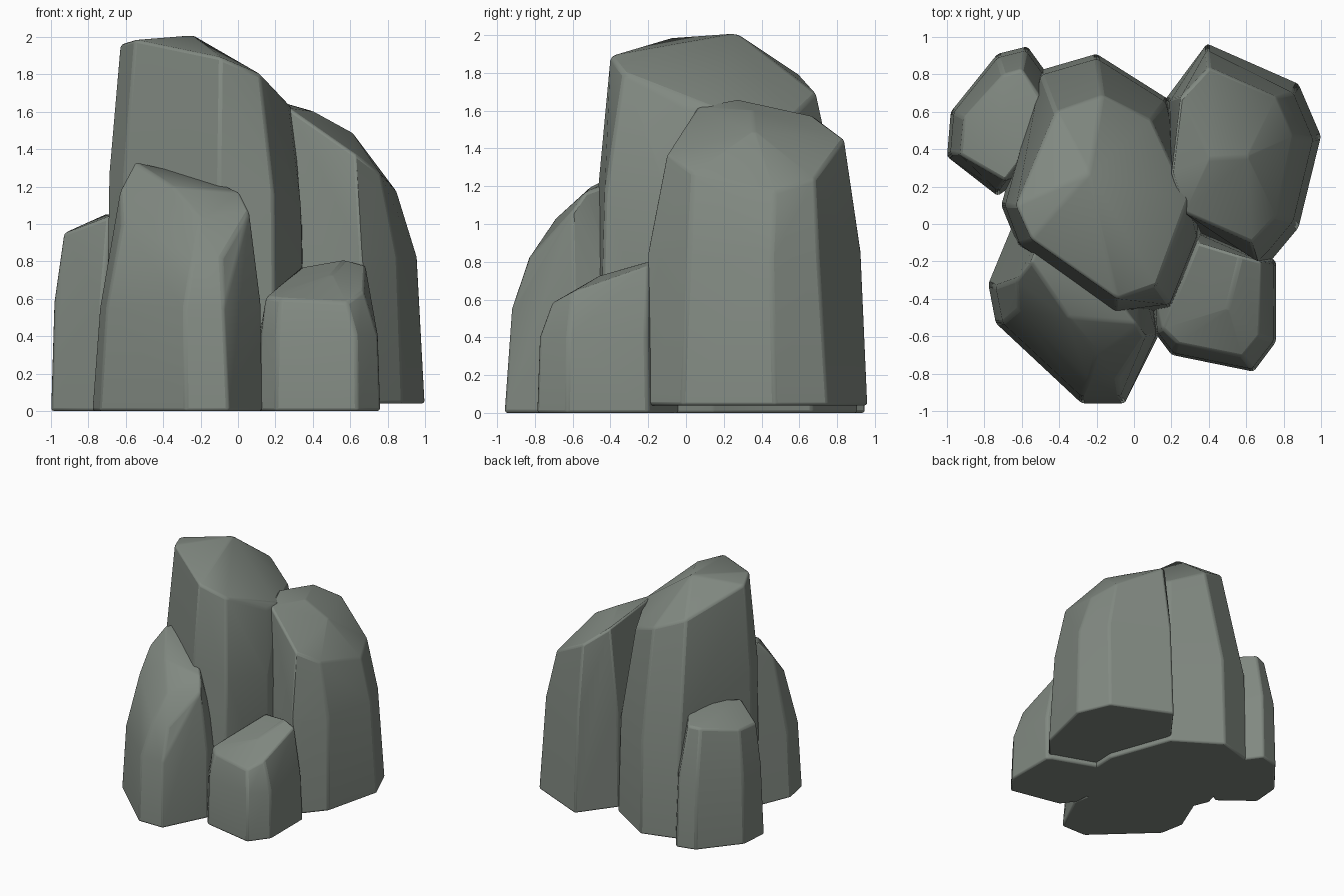
import bpy
import bmesh
import math
from mathutils import Vector

default_cube = bpy.data.objects.get("Cube")
if default_cube:
    bpy.data.objects.remove(default_cube, do_unlink=True)

# One grey stone colour for every column
stone = bpy.data.materials.new("grey_stone")
stone.use_nodes = True
stone_colour = (0.22, 0.25, 0.22, 1)
stone.diffuse_color = stone_colour
shader = stone.node_tree.nodes["Principled BSDF"]
shader.inputs["Base Color"].default_value = stone_colour
shader.inputs["Roughness"].default_value = 0.8


def rock_column(name, floor, waist_height, waist_scale, outline, crown):
    """Wrap a faceted stone around a floor outline, a waist and a sloped crown."""
    centre = sum((Vector(p) for p in outline), Vector((0, 0))) / len(outline)
    points = []
    for corner in outline:
        corner = Vector(corner)
        waist = centre + (corner - centre) * waist_scale
        points.append((corner.x, corner.y, floor))
        points.append((waist.x, waist.y, waist_height))
    points += crown

    bm = bmesh.new()
    for point in points:
        bm.verts.new(point)
    hull = bmesh.ops.convex_hull(bm, input=bm.verts)
    unused = [g for g in hull["geom_interior"] if isinstance(g, bmesh.types.BMVert)]
    bmesh.ops.delete(bm, geom=unused, context="VERTS")
    bmesh.ops.dissolve_limit(bm, angle_limit=math.radians(4),
                             verts=bm.verts, edges=bm.edges)
    bmesh.ops.recalc_face_normals(bm, faces=bm.faces)
    mesh = bpy.data.meshes.new(name)
    bm.to_mesh(mesh)
    bm.free()
    mesh.materials.append(stone)

    column = bpy.data.objects.new(name, mesh)
    bpy.context.collection.objects.link(column)
    # Worn edges
    bevel = column.modifiers.new("worn_edges", "BEVEL")
    bevel.width = 0.015
    bevel.segments = 2
    bevel.limit_method = "ANGLE"
    bevel.angle_limit = math.radians(18)

    bpy.ops.object.select_all(action="DESELECT")
    column.select_set(True)
    bpy.context.view_layer.objects.active = column
    bpy.ops.object.shade_smooth_by_angle(angle=math.radians(25))


# Tallest stone in the middle
rock_column(
    "main_column", floor=0, waist_height=.8, waist_scale=.965,
    outline=[(-.51, .82), (-.2, .91), (.18, .67), (.37, .14), (.36, -.09),
             (.2, -.46), (-.1, -.49), (-.62, -.12), (-.71, .1)],
    crown=[(-.42, .6, 1.79), (-.17, .69, 1.69), (.09, .56, 1.57),
           (.29, .13, 1.62), (.27, 0, 1.62), (.12, -.33, 1.8),
           (-.09, -.4, 1.89), (-.55, -.08, 1.985), (-.63, .1, 1.96),
           (-.24, .27, 2.01), (-.69, .1, 1.27), (-.61, -.11, 1.25),
           (-.1, -.465, 1.2), (.19, -.43, 1.15), (.335, -.07, 1.1)])

# Second tallest stone, slightly raised off the ground
rock_column(
    "right_back_column", floor=.04, waist_height=.82, waist_scale=.89,
    outline=[(.17, .67), (.39, .965), (.88, .75), (1, .47), (.88, -.02),
             (.73, -.2), (.66, -.2), (.26, -.01)],
    crown=[(.25, .68, 1.57), (.4, .84, 1.45), (.76, .68, 1.24),
           (.85, .47, 1.17), (.76, .04, 1.27), (.63, -.1, 1.37),
           (.27, .06, 1.62), (.2, .27, 1.66), (.41, .35, 1.6),
           (.61, .36, 1.49), (.66, -.2, .85), (.27, .01, .85),
           (.39, .93, .84), (.19, .66, .84)])

# Leaning stone at the front
rock_column(
    "left_front_column", floor=0, waist_height=.55, waist_scale=.91,
    outline=[(-.64, .02), (-.78, -.32), (-.74, -.53), (-.28, -.96),
             (-.05, -.96), (.13, -.6), (.08, -.3)],
    crown=[(-.63, -.3, 1.18), (-.62, -.46, 1.0), (-.24, -.83, .82),
           (-.09, -.83, .82), (.06, -.6, 1.07), (.01, -.53, 1.17),
           (-.2, -.69, 1.03), (-.12, -.36, 1.23), (-.35, -.5, 1.2),
           (-.55, -.2, 1.33), (-.48, -.02, 1.31), (.12, -.59, .6)])

# Slim stone at the back
rock_column(
    "left_back_column", floor=0, waist_height=.58, waist_scale=.94,
    outline=[(-1, .36), (-.98, .6), (-.73, .91), (-.57, .95),
             (-.44, .77), (-.5, .3), (-.73, .15)],
    crown=[(-.93, .37, .95), (-.91, .57, .96), (-.7, .8, 1.0),
           (-.6, .83, 1.01), (-.5, .68, 1.03), (-.69, .23, 1.04),
           (-.71, .51, 1.05), (-.52, .45, 1.07)])

# Shortest stone at the front
rock_column(
    "right_front_column", floor=0, waist_height=.4, waist_scale=.96,
    outline=[(.11, -.58), (.2, -.7), (.64, -.79), (.76, -.63),
             (.76, -.2), (.72, -.17), (.3, -.02), (.1, -.4)],
    crown=[(.15, -.56, .61), (.23, -.64, .6), (.58, -.71, .58),
           (.67, -.6, .64), (.68, -.2, .78), (.57, -.17, .81),
           (.34, -.1, .77), (.5, -.45, .73), (.22, -.38, .67)])
